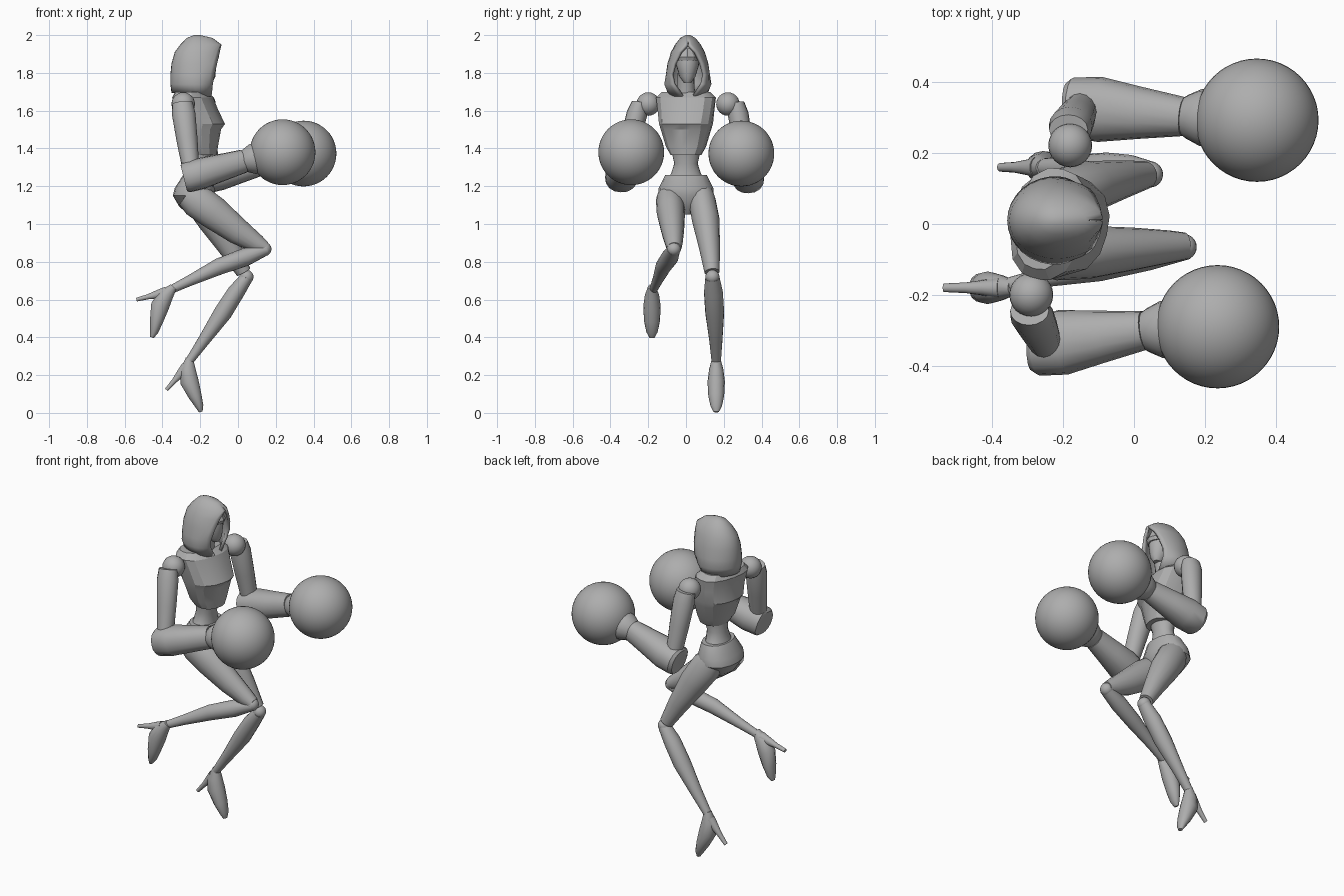
import bpy
import bmesh
from math import cos, sin, pi, radians
from mathutils import Vector, Matrix

cube = bpy.data.objects.get("Cube")
if cube:
    bpy.data.objects.remove(cube, do_unlink=True)

grey = bpy.data.materials.new("plain_grey")
grey.use_nodes = True
COLOUR = (0.42, 0.42, 0.42, 1)
grey.diffuse_color = COLOUR
grey.node_tree.nodes["Principled BSDF"].inputs["Base Color"].default_value = COLOUR


def finish(name, bm, angle=35):
    mesh = bpy.data.meshes.new(name)
    bm.to_mesh(mesh)
    bm.free()
    mesh.materials.append(grey)
    ob = bpy.data.objects.new(name, mesh)
    bpy.context.collection.objects.link(ob)
    bpy.ops.object.select_all(action='DESELECT')
    ob.select_set(True)
    bpy.context.view_layer.objects.active = ob
    bpy.ops.object.shade_smooth_by_angle(angle=radians(angle))
    return ob


def loft(name, rings, sides=16, flat=False, yaw=0, power=2, angle=35):
    """Rings are (centre, half width across y, half depth), capped at both ends."""
    bm = bmesh.new()
    pts = [Vector(r[0]) for r in rings]
    turn = Matrix.Rotation(radians(yaw), 3, 'Z')
    loops = []
    for i, (_, wide, deep) in enumerate(rings):
        ahead = pts[min(i + 1, len(pts) - 1)] - pts[max(i - 1, 0)]
        t = Vector((0, 0, 1)) if flat else ahead.normalized()
        u = turn @ Vector((0, 1, 0))
        u = (u - t * u.dot(t)).normalized()
        v = t.cross(u)
        loop = []
        for k in range(sides):
            c, s = cos(2 * pi * k / sides), sin(2 * pi * k / sides)
            n = (abs(c) ** power + abs(s) ** power) ** (-1 / power)
            loop.append(bm.verts.new(pts[i] + u * (c * n * wide) + v * (s * n * deep)))
        loops.append(loop)
    for a, b in zip(loops, loops[1:]):
        for k in range(sides):
            m = (k + 1) % sides
            bm.faces.new((a[k], a[m], b[m], b[k]))
    bm.faces.new(loops[0][::-1])
    bm.faces.new(loops[-1])
    bmesh.ops.recalc_face_normals(bm, faces=bm.faces)
    return finish(name, bm, angle)


def ball(name, centre, radius, segments=24):
    bm = bmesh.new()
    bmesh.ops.create_uvsphere(bm, u_segments=segments, v_segments=segments // 2, radius=radius,
                              matrix=Matrix.Translation(centre))
    return finish(name, bm, 60)


def trunk(name, rows, **options):
    """Rows are (z, centre x, half depth, half width)."""
    return loft(name, [((x, 0, z), w, d) for z, x, d, w in rows], flat=True, **options)


# Torso, twisted towards its right
trunk("chest", [(1.365, -.19, .075, .08), (1.41, -.2, .09, .105), (1.5, -.205, .11, .132),
                (1.53, -.205, .132, .14), (1.6, -.22, .11, .15), (1.67, -.24, .1, .16),
                (1.7, -.25, .075, .13)], yaw=-14, power=2.5, angle=22)
trunk("waist", [(1.23, -.22, .07, .1), (1.27, -.215, .062, .078), (1.32, -.21, .055, .062),
                (1.4, -.2, .065, .08)], sides=20)
trunk("pelvis", [(1.05, -.22, .04, .03), (1.09, -.23, .08, .08), (1.15, -.235, .11, .145),
                 (1.19, -.23, .105, .145), (1.26, -.215, .075, .11)], power=2.2)
trunk("neck", [(1.66, -.23, .06, .06), (1.72, -.21, .045, .045), (1.8, -.2, .05, .045)])

# Head inside the hood
head = trunk("face", [(1.75, -.16, .025, .02), (1.78, -.17, .05, .042), (1.84, -.185, .07, .06),
                      (1.89, -.19, .072, .062), (1.94, -.2, .06, .045)], sides=20)
visor = trunk("visor", [(1.865, -.18, .072, .064), (1.885, -.178, .078, .067),
                        (1.93, -.18, .06, .035)], sides=12, angle=20)
for ob in (head, visor):
    ob.location.y = .008

# Hood: open rings of (z, back, front, half width, opening half angle)
hood_rows = [(1.675, .132, .085, .1, 18), (1.74, .138, .11, .125, 38), (1.79, .138, .15, .117, 50),
             (1.85, .132, .15, .108, 43), (1.91, .115, .14, .09, 28), (1.95, .085, .133, .068, 3),
             (1.985, .05, .085, .04, 0), (2, .014, .02, .012, 0)]
bm = bmesh.new()
loops = []
STEPS = 24
for z, back, front, wide, gap in hood_rows:
    loop = []
    for k in range(STEPS + 1):
        a = radians(gap + (360 - 2 * gap) * k / STEPS)
        reach = front if cos(a) > 0 else back
        rise = .02 * max(0, -cos(a)) if z < 1.7 else 0
        loop.append(bm.verts.new((-.22 + reach * cos(a), .01 + wide * sin(a), z + rise)))
    loops.append(loop)
for a, b in zip(loops, loops[1:]):
    for k in range(STEPS):
        bm.faces.new((a[k], a[k + 1], b[k + 1], b[k]))
bm.faces.new(loops[-1][:-1])
bmesh.ops.remove_doubles(bm, verts=bm.verts, dist=.0005)
hood = finish("hood", bm, 45)
shell = hood.modifiers.new("thickness", 'SOLIDIFY')
shell.thickness = .016
shell.offset = -1

# Arms: shoulder ball, upper arm, forearm, flared cuff and round glove
arms = {
    "right": (-1, Vector((-.29, -.2, 1.635)), Vector((-.275, -.345, 1.245)), Vector((.236, -.29, 1.38))),
    "left": (1, Vector((-.18, .222, 1.635)), Vector((-.175, .33, 1.24)), Vector((.347, .293, 1.373))),
}
for label, (side, shoulder, elbow, glove) in arms.items():
    ball(label + "_shoulder", shoulder, .062)
    ball(label + "_glove", glove, .174, 48)
    top = shoulder + Vector((-.005, side * .045, .005))
    low = elbow + Vector((.03, 0, .01))
    loft(label + "_upper_arm", [(top, .042, .055), (top.lerp(low, .15), .055, .062),
                                (top.lerp(low, .5), .052, .056), (low, .048, .042)])
    wrist = glove + Vector((-.205, -side * -.01, -.047))
    loft(label + "_forearm", [(elbow + Vector((-.012, 0, -.003)), .07, .07), (elbow, .084, .08),
                              (elbow.lerp(wrist, .25), .092, .083),
                              (elbow.lerp(wrist, .6), .074, .073), (wrist, .055, .062)], power=2.3)
    loft(label + "_cuff", [(wrist.lerp(glove, t), r, r) for t, r in
                           ((-.03, .052), (.04, .062), (.22, .08), (.5, .088))])

# Legs: joints given as (centre, half width, half depth)
loft("right_thigh", [((-.27, -.085, 1.16), .06, .07), ((-.22, -.085, 1.125), .074, .09),
                     ((-.13, -.08, 1.06), .075, .088), ((0, -.07, .96), .06, .07),
                     ((.1, -.064, .895), .046, .05), ((.145, -.062, .872), .038, .034)])
loft("right_shin", [((.15, -.065, .865), .035, .03), ((.04, -.085, .825), .046, .048),
                    ((-.1, -.12, .775), .042, .044), ((-.25, -.15, .703), .028, .029),
                    ((-.35, -.172, .655), .022, .022)])
loft("left_thigh", [((-.23, .08, 1.17), .06, .07), ((-.2, .085, 1.125), .072, .088),
                    ((-.13, .105, 1.02), .073, .083), ((-.04, .125, .87), .055, .06),
                    ((.03, .138, .745), .04, .04)])
loft("left_shin", [((.045, .14, .715), .038, .034), ((-.01, .145, .64), .05, .045),
                   ((-.08, .152, .53), .05, .048), ((-.18, .158, .385), .035, .032),
                   ((-.257, .16, .275), .025, .022)])
ball("right_knee", (.14, -.065, .867), .037)
ball("left_knee", (.045, .14, .72), .037)

# Feet: pointed shoe with a slim heel, pitched about the ankle
shoe = [(0, .015, .022, .02), (-.008, -.045, .038, .042), (0, -.11, .046, .05),
        (.03, -.185, .042, .036), (.053, -.24, .03, .022), (.06, -.27, .014, .01)]
heel = [(-.015, -.03, .03, .03), (-.045, -.065, .022, .024), (-.08, -.105, .015, .014),
        (-.122, -.153, .012, .01)]
for label, ankle, pitch in (("left", (-.257, .16, .275), 0), ("right", (-.35, -.18, .655), 35)):
    turn = Matrix.Rotation(radians(pitch), 3, 'Y')
    for part, rows in (("shoe", shoe), ("heel", heel)):
        loft(label + "_" + part, [(Vector(ankle) + turn @ Vector((x, 0, z)), w, d)
                                  for x, z, w, d in rows], sides=14)
